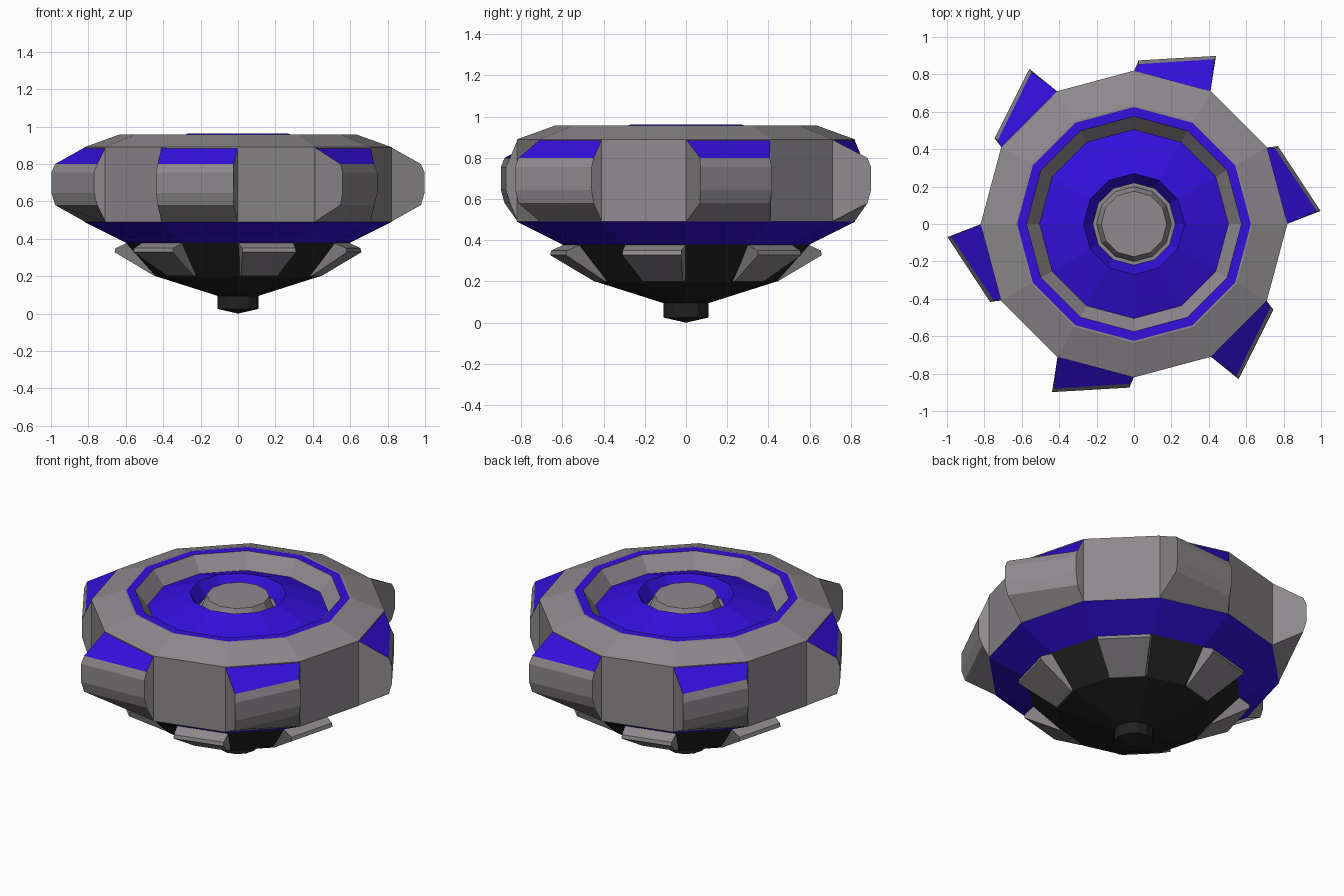
import bpy
import bmesh
from math import cos, sin, radians

SIDES = 12

cube = bpy.data.objects.get("Cube")
if cube:
    bpy.data.objects.remove(cube, do_unlink=True)


def make_material(name, rgb):
    mat = bpy.data.materials.new(name)
    mat.use_nodes = True
    mat.diffuse_color = (*rgb, 1)
    mat.node_tree.nodes["Principled BSDF"].inputs["Base Color"].default_value = (*rgb, 1)
    return mat


GREY = make_material("warm grey", (0.27, 0.25, 0.265))
BLUE = make_material("deep blue", (0.033, 0.005, 0.72))
BLACK = make_material("soft black", (0.015, 0.015, 0.015))


def polar(r, degrees, z):
    a = radians(degrees)
    return (r * cos(a), r * sin(a), z)


def finish(bm, name, materials):
    mesh = bpy.data.meshes.new(name)
    bm.to_mesh(mesh)
    bm.free()
    for mat in materials:
        mesh.materials.append(mat)
    obj = bpy.data.objects.new(name, mesh)
    bpy.context.collection.objects.link(obj)
    return obj


def lathe(name, profile, material):
    """Turn a profile running from the top outward, then down."""
    bm = bmesh.new()
    rings = []
    for r, z in profile:
        if r == 0:
            rings.append([bm.verts.new((0, 0, z))] * SIDES)
        else:
            rings.append([bm.verts.new(polar(r, 360 / SIDES * j, z)) for j in range(SIDES)])
    for a, b in zip(rings, rings[1:]):
        for j in range(SIDES):
            k = (j + 1) % SIDES
            corners = list(dict.fromkeys((a[j], b[j], b[k], a[k])))
            bm.faces.new(corners)
    return finish(bm, name, [material])


def wedge(name, start, end, materials):
    """Bridge two end sections; the first strip uses the last material."""
    bm = bmesh.new()
    a = [bm.verts.new(p) for p in start]
    b = [bm.verts.new(p) for p in end]
    n = len(a)
    for i in range(n):
        k = (i + 1) % n
        face = bm.faces.new((a[i], b[i], b[k], a[k]))
        face.material_index = len(materials) - 1 if i == 0 else 0
    bm.faces.new(a[::-1])
    bm.faces.new(b)
    bmesh.ops.recalc_face_normals(bm, faces=bm.faces)
    return finish(bm, name, materials)


# Turned body, from the centre cap outward and down to the tip
lathe("centre_cap", [(0, 0.95), (0.175, 0.95), (0.195, 0.9), (0.2, 0.88), (0.22, 0.88)], GREY)
lathe("raised_dish", [(0.22, 0.88), (0.27, 0.962), (0.505, 0.87)], BLUE)
lathe("inner_slope", [(0.505, 0.87), (0.575, 0.957)], GREY)
lathe("rim_stripe", [(0.575, 0.957), (0.625, 0.957)], BLUE)
lathe("main_ring", [(0.625, 0.957), (0.635, 0.957), (0.82, 0.89), (0.82, 0.49)], GREY)
lathe("lower_band", [(0.82, 0.49), (0.6, 0.38)], BLUE)
lathe("lower_cone", [(0.6, 0.38), (0.44, 0.2), (0.11, 0.095)], BLACK)
lathe("spinning_tip", [(0.11, 0.095), (0.11, 0.025), (0, 0)], BLACK)


# Outer blades: tall at one end, almost flush at the other
def blade_section(base_angle, tip_angle, reach):
    outer = ((reach - 0.02, 0.8), (reach, 0.755), (reach, 0.645), (reach - 0.02, 0.58))
    return ([polar(0.817, base_angle, 0.89)]
            + [polar(r, tip_angle, z) for r, z in outer]
            + [polar(0.817, base_angle, 0.49)])


# Lower fins: even reach at both ends
def fin_section(base_angle, tip_angle):
    return [polar(0.59, base_angle, 0.38), polar(0.655, tip_angle, 0.35),
            polar(0.66, tip_angle, 0.328), polar(0.445, tip_angle, 0.2),
            polar(0.43, base_angle, 0.2)]


for i in range(6):
    a = i * 60
    wedge(f"blade_{i + 1}", blade_section(a, a + 4, 1.0),
          blade_section(a + 30, a + 28.4, 0.875), [GREY, BLUE])
    f = a + 30
    wedge(f"lower_fin_{i + 1}", fin_section(f, f + 2), fin_section(f + 30, f + 28), [GREY])
